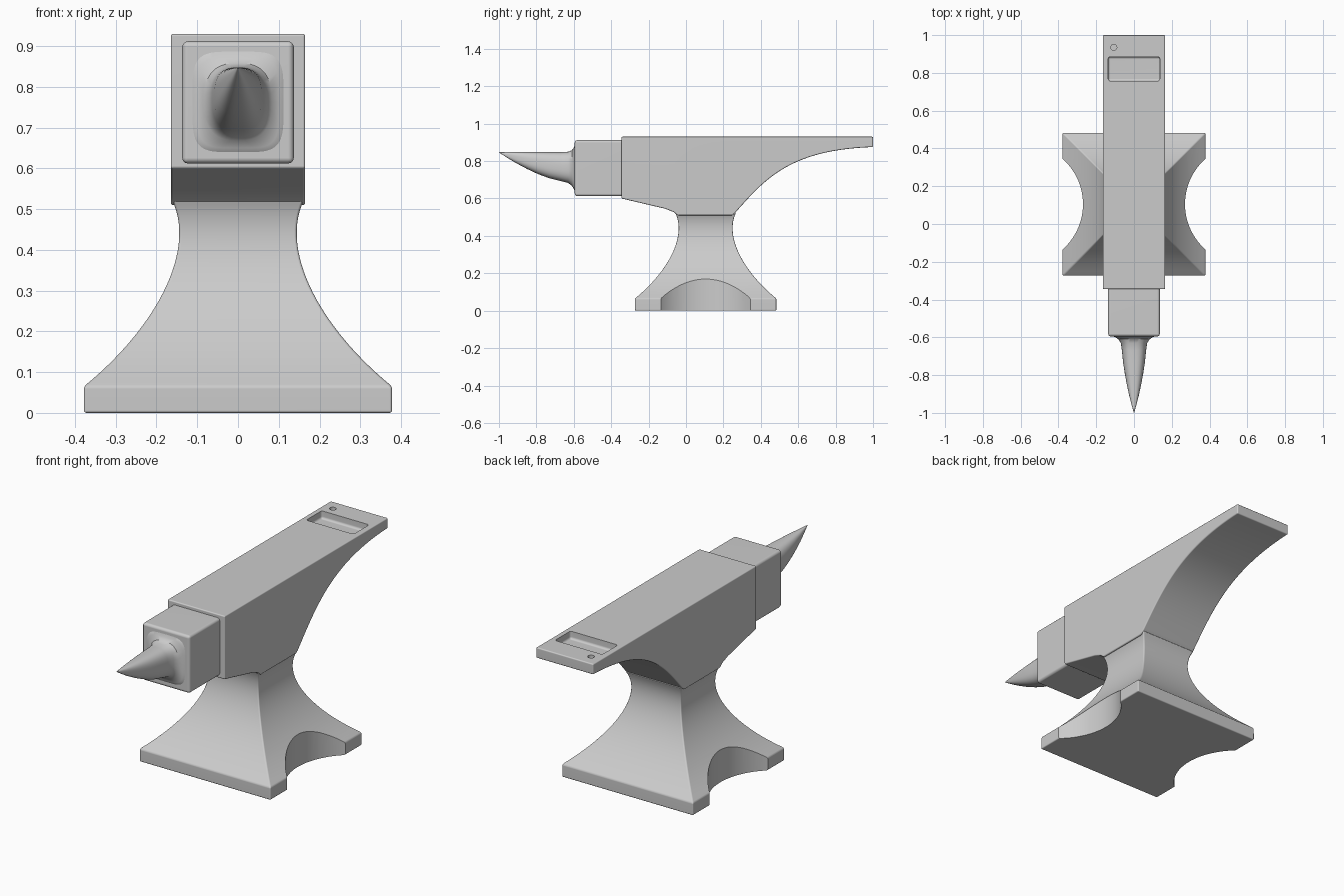
import bpy, bmesh, math
from mathutils import Vector
from mathutils.geometry import interpolate_bezier

cube = bpy.data.objects.get("Cube")
if cube:
    bpy.data.objects.remove(cube, do_unlink=True)

STEEL = (0.6, 0.6, 0.6, 1)
steel = bpy.data.materials.new("grey steel")
steel.use_nodes = True
steel.diffuse_color = STEEL
steel.node_tree.nodes["Principled BSDF"].inputs["Base Color"].default_value = STEEL

CENTRE_Y = 0.105   # centre of the foot
TOP = 0.93         # working face height


def make_object(name, bm):
    bmesh.ops.recalc_face_normals(bm, faces=bm.faces[:])
    mesh = bpy.data.meshes.new(name)
    bm.to_mesh(mesh)
    bm.free()
    mesh.materials.append(steel)
    obj = bpy.data.objects.new(name, mesh)
    bpy.context.collection.objects.link(obj)
    return obj


def loft(name, rings):
    """Skin a list of closed rings and cap both ends."""
    bm = bmesh.new()
    rows = [[bm.verts.new(p) for p in ring] for ring in rings]
    for a, b in zip(rows, rows[1:]):
        for i in range(len(a)):
            j = (i + 1) % len(a)
            bm.faces.new((a[i], a[j], b[j], b[i]))
    bm.faces.new(rows[0])
    bm.faces.new(rows[-1])
    return make_object(name, bm)


def box(name, x, y, z):
    return loft(name, [[(x[0], y[0], h), (x[1], y[0], h), (x[1], y[1], h), (x[0], y[1], h)] for h in z])


def cylinder(name, x, y, z, radius, sides):
    angles = [math.tau * i / sides for i in range(sides)]
    return loft(name, [[(x + radius * math.cos(a), y + radius * math.sin(a), h) for a in angles] for h in z])


def bevel(obj, width, segments=3):
    mod = obj.modifiers.new("bevel", "BEVEL")
    mod.width, mod.segments = width, segments
    mod.limit_method, mod.angle_limit = "ANGLE", math.radians(35)


def cut(obj, cutter):
    mod = obj.modifiers.new("cut", "BOOLEAN")
    mod.operation, mod.object, mod.solver = "DIFFERENCE", cutter, "EXACT"
    cutter.hide_render = True
    cutter.hide_set(True)


def curve(points, count):
    return interpolate_bezier(*[Vector((a, 0, b)) for a, b in points], count)


# Main body: side profile extruded across the width
under = curve([(1, 0.875), (0.55, 0.86), (0.42, 0.70), (0.26, 0.52)], 32)
profile = [(-0.345, TOP), (1, TOP)] + [(p.x, p.z) for p in under]
profile += [(0.245, 0.51), (-0.045, 0.51), (-0.065, 0.527), (-0.11, 0.545), (-0.345, 0.6)]
body = loft("body", [[(x, y, z) for y, z in profile] for x in (-0.165, 0.165)])
bevel(body, 0.006)

# Tool slot and round hole near the heel
slot = box("slot_cutter", (-0.137, 0.137), (0.757, 0.885), (0.89, 1.0))
bevel(slot, 0.012)
cut(body, slot)
cut(body, cylinder("hole_cutter", -0.107, 0.935, (0.89, 1.0), 0.016, 24))

# Flared pedestal with scooped sides
flare = curve([(0.378, 0.065), (0.20, 0.21), (0.10, 0.40), (0.163, 0.525)], 28)
rings = []
for h, z in [(0.378, 0)] + [(p.x, p.z) for p in flare]:
    rings.append([(sx * h, CENTRE_Y + sy * h, z) for sx, sy in ((-1, -1), (1, -1), (1, 1), (-1, 1))])
pedestal = loft("pedestal", rings)
bevel(pedestal, 0.006)
for side in (-1, 1):
    cut(pedestal, cylinder("scoop_cutter", side * 0.59, CENTRE_Y, (-0.1, 0.4), 0.32, 96))

# Step block between body and horn
block = box("step_block", (-0.137, 0.137), (-0.595, -0.33), (0.612, 0.912))
bevel(block, 0.014)

# Horn: rounded sections (y, half width, bottom, top) tapering to a raised tip
sections = [(-0.58, 0.128, 0.625, 0.9), (-0.594, 0.115, 0.637, 0.89), (-0.599, 0.1, 0.65, 0.873),
            (-0.61, 0.083, 0.668, 0.858), (-0.63, 0.07, 0.683, 0.85), (-0.67, 0.064, 0.693, 0.848),
            (-0.73, 0.058, 0.708, 0.848), (-0.79, 0.049, 0.73, 0.848), (-0.85, 0.038, 0.758, 0.848),
            (-0.91, 0.025, 0.79, 0.848), (-0.96, 0.012, 0.82, 0.848), (-1, 0.001, 0.846, 0.848)]


def squircle(value, power):
    return math.copysign(abs(value) ** power, value)


horn_rings = []
for y, half, low, high in sections:
    power = 0.45 if y > -0.6 else 0.75
    ring = []
    for i in range(48):
        a = math.tau * i / 48
        ring.append((half * squircle(math.cos(a), power), y,
                     (low + high) / 2 + (high - low) / 2 * squircle(math.sin(a), power)))
    horn_rings.append(ring)
horn = loft("horn", horn_rings)

# Smooth shading with flat planes kept flat
for obj in (body, pedestal, block, horn):
    bpy.ops.object.select_all(action="DESELECT")
    obj.select_set(True)
    bpy.context.view_layer.objects.active = obj
    bpy.ops.object.convert(target="MESH")
    bpy.ops.object.shade_smooth_by_angle(angle=math.radians(35))
    if obj is not horn:
        weighted = obj.modifiers.new("weighted normals", "WEIGHTED_NORMAL")
        weighted.keep_sharp = True
